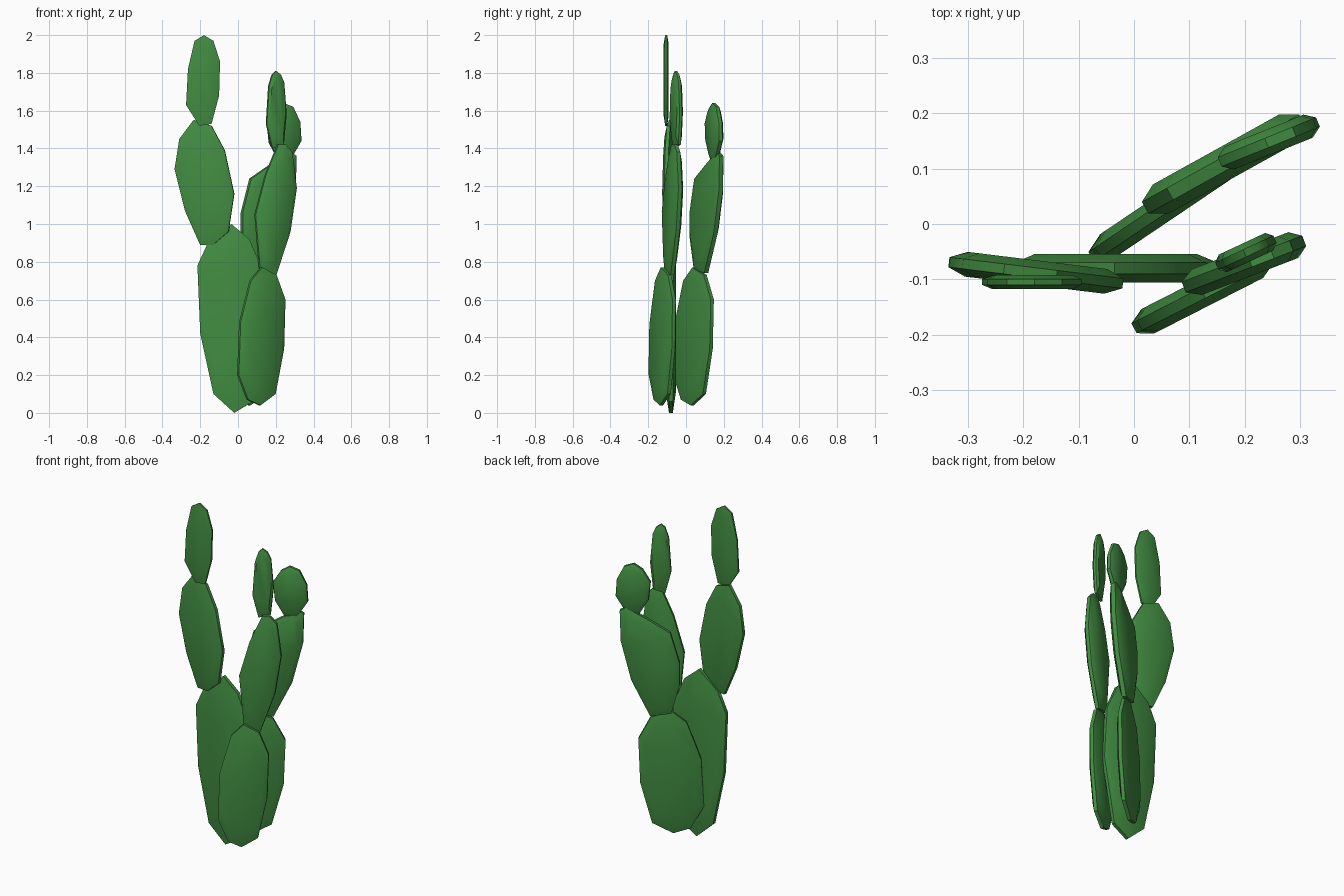
import bpy
import bmesh
from math import radians, tan, sin, cos

default_cube = bpy.data.objects.get("Cube")
if default_cube:
    bpy.data.objects.remove(default_cube, do_unlink=True)

# Single green for the whole plant
GREEN = (0.055, 0.27, 0.055, 1)
green = bpy.data.materials.new("cactus_green")
green.use_nodes = True
green.diffuse_color = GREEN
shader = next(n for n in green.node_tree.nodes if n.type == "BSDF_PRINCIPLED")
shader.inputs["Base Color"].default_value = GREEN
shader.inputs["Roughness"].default_value = 0.8


def make_pad(name, outline, centre, yaw, thickness):
    """Flat cactus pad: a front outline (x, z) laid on a vertical plane
    turned by yaw, with a narrow rim and gently raised faces."""
    yaw = radians(yaw)
    cx, cy = centre
    mid_x = sum(x for x, z in outline) / len(outline)
    mid_z = sum(z for x, z in outline) / len(outline)
    bm = bmesh.new()

    def add_ring(scale, depth):
        ring = []
        for x, z in outline:
            px = mid_x + (x - mid_x) * scale
            pz = mid_z + (z - mid_z) * scale
            py = cy + (px - cx) * tan(yaw)
            offset = depth * thickness
            ring.append(bm.verts.new((px - sin(yaw) * offset, py + cos(yaw) * offset, pz)))
        return ring

    # Rings run from the front face, around the rim, to the back face
    rings = [add_ring(scale, depth) for scale, depth in
             ((0.8, -0.5), (1, -0.2), (1, 0.2), (0.8, 0.5))]
    for first, second in zip(rings, rings[1:]):
        for i in range(len(first)):
            j = (i + 1) % len(first)
            bm.faces.new((first[i], first[j], second[j], second[i]))
    bm.faces.new(rings[0])
    bm.faces.new(rings[-1])
    bmesh.ops.recalc_face_normals(bm, faces=bm.faces[:])

    mesh = bpy.data.meshes.new(name)
    bm.to_mesh(mesh)
    bm.free()
    mesh.materials.append(green)
    pad = bpy.data.objects.new(name, mesh)
    bpy.context.scene.collection.objects.link(pad)
    bpy.ops.object.select_all(action="DESELECT")
    pad.select_set(True)
    bpy.context.view_layer.objects.active = pad
    bpy.ops.object.shade_smooth_by_angle(angle=radians(35))
    return pad


# Main pad at the base
main_outline = [(-.02, 0), (-.13, .1), (-.2, .42), (-.215, .78), (-.16, .9), (-.035, 1),
                (.06, .92), (.13, .76), (.15, .45), (.08, .06)]
make_pad("main_base_pad", main_outline, (-.03, -.08), 0, .052)

# Front and back base pads share one outline, the back one being wider
side_outline = [(.115, .04), (.05, .07), (0, .2), (.01, .48), (.065, .7), (.125, .77),
                (.2, .73), (.247, .6), (.24, .34), (.195, .1)]
wide_outline = [(x * 1.19 - .077, z) for x, z in side_outline]
make_pad("front_base_pad", side_outline, (.125, -.125), 27, .05)
make_pad("back_base_pad", wide_outline, (.07, .04), 34, .05)

# Tall arm on the right
right_arm = [(-.2, .89), (-.28, 1.07), (-.335, 1.29), (-.31, 1.45), (-.235, 1.55),
             (-.14, 1.52), (-.07, 1.39), (-.02, 1.16), (-.05, .96), (-.13, .89)]
make_pad("right_arm_pad", right_arm, (-.18, -.088), -7, .045)
right_tip = [(-.205, 1.52), (-.275, 1.63), (-.265, 1.82), (-.23, 1.97), (-.18, 2),
             (-.13, 1.97), (-.095, 1.86), (-.1, 1.68), (-.14, 1.53)]
make_pad("right_tip_pad", right_tip, (-.18, -.105), 0, .026)

# Arm growing from the front base pad
front_arm = [(.115, .75), (.09, 1.05), (.145, 1.26), (.21, 1.42), (.25, 1.42),
             (.285, 1.38), (.308, 1.19), (.275, .96), (.2, .73)]
make_pad("front_arm_pad", front_arm, (.2, -.072), 21, .05)
front_tip = [(.18, 1.4), (.15, 1.53), (.162, 1.73), (.18, 1.79), (.2, 1.81),
             (.225, 1.79), (.242, 1.75), (.255, 1.58), (.24, 1.42)]
make_pad("front_tip_pad", front_tip, (.2, -.053), 25, .035)

# Broad arm growing from the back base pad, with a round tip
back_arm = [(.06, .76), (.02, .93), (.02, 1.06), (.065, 1.24), (.18, 1.32),
            (.275, 1.38), (.305, 1.36), (.3, 1.18), (.25, .95), (.16, .74)]
make_pad("back_arm_pad", back_arm, (.16, .107), 29, .06)
back_tip = [(.215, 1.34), (.165, 1.43), (.155, 1.54), (.195, 1.61), (.24, 1.64),
            (.29, 1.62), (.327, 1.54), (.333, 1.44), (.275, 1.34)]
make_pad("back_tip_pad", back_tip, (.243, .148), 22, .045)
